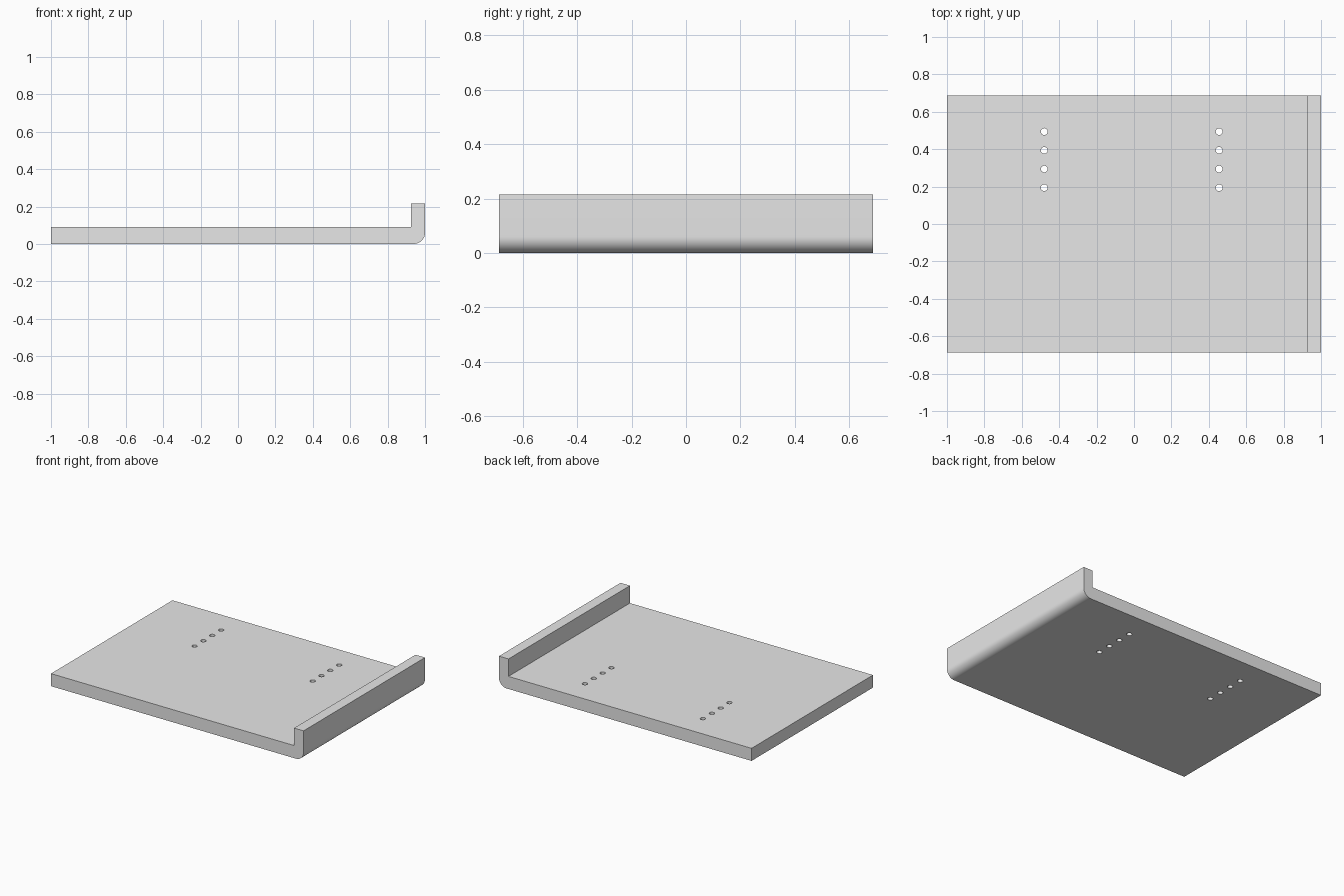
import bpy
import bmesh
import math

if "Cube" in bpy.data.objects:
    bpy.data.objects.remove(bpy.data.objects["Cube"], do_unlink=True)

HALF_X, HALF_Y = 1.0, 0.687
PLATE, LIP_TOP, LIP_X = 0.09, 0.215, 0.925
BEND = 0.06

# Single light grey
grey = bpy.data.materials.new("light_grey")
grey.use_nodes = True
grey.diffuse_color = (0.8, 0.8, 0.8, 1)
grey.node_tree.nodes["Principled BSDF"].inputs["Base Color"].default_value = (0.8, 0.8, 0.8, 1)

# L-shaped side profile with a rounded outer bend
profile = [(-HALF_X, PLATE), (-HALF_X, 0)]
for i in range(13):
    a = math.radians(-90 + 90 * i / 12)
    profile.append((HALF_X - BEND + BEND * math.cos(a), BEND + BEND * math.sin(a)))
profile += [(HALF_X, LIP_TOP), (LIP_X, LIP_TOP), (LIP_X, PLATE)]

# Extrude the profile front to back
bm = bmesh.new()
face = bm.faces.new([bm.verts.new((x, -HALF_Y, z)) for x, z in profile])
moved = bmesh.ops.extrude_face_region(bm, geom=[face])["geom"]
bmesh.ops.translate(bm, vec=(0, 2 * HALF_Y, 0),
                    verts=[g for g in moved if isinstance(g, bmesh.types.BMVert)])
bmesh.ops.recalc_face_normals(bm, faces=bm.faces)
mesh = bpy.data.meshes.new("lipped_plate")
bm.to_mesh(mesh)
bm.free()
plate = bpy.data.objects.new("lipped_plate", mesh)
bpy.context.collection.objects.link(plate)
mesh.materials.append(grey)

# Two rows of four round holes
bm = bmesh.new()
for x in (-0.48, 0.455):
    for i in range(4):
        ring = bmesh.ops.create_cone(bm, cap_ends=True, segments=32,
                                     radius1=0.018, radius2=0.018, depth=0.4)
        bmesh.ops.translate(bm, vec=(x, 0.194 + 0.1 * i, PLATE / 2), verts=ring["verts"])
cut_mesh = bpy.data.meshes.new("hole_cutter")
bm.to_mesh(cut_mesh)
bm.free()
cut_mesh.materials.append(grey)
cutter = bpy.data.objects.new("hole_cutter", cut_mesh)
bpy.context.collection.objects.link(cutter)

holes = plate.modifiers.new("holes", "BOOLEAN")
holes.operation = "DIFFERENCE"
holes.solver = "EXACT"
holes.object = cutter

# Apply the holes, drop the cutter, smooth only the bend and hole walls
bpy.ops.object.select_all(action="DESELECT")
plate.select_set(True)
bpy.context.view_layer.objects.active = plate
bpy.ops.object.modifier_apply(modifier="holes")
bpy.data.objects.remove(cutter, do_unlink=True)
bpy.ops.object.shade_smooth_by_angle(angle=math.radians(30))
